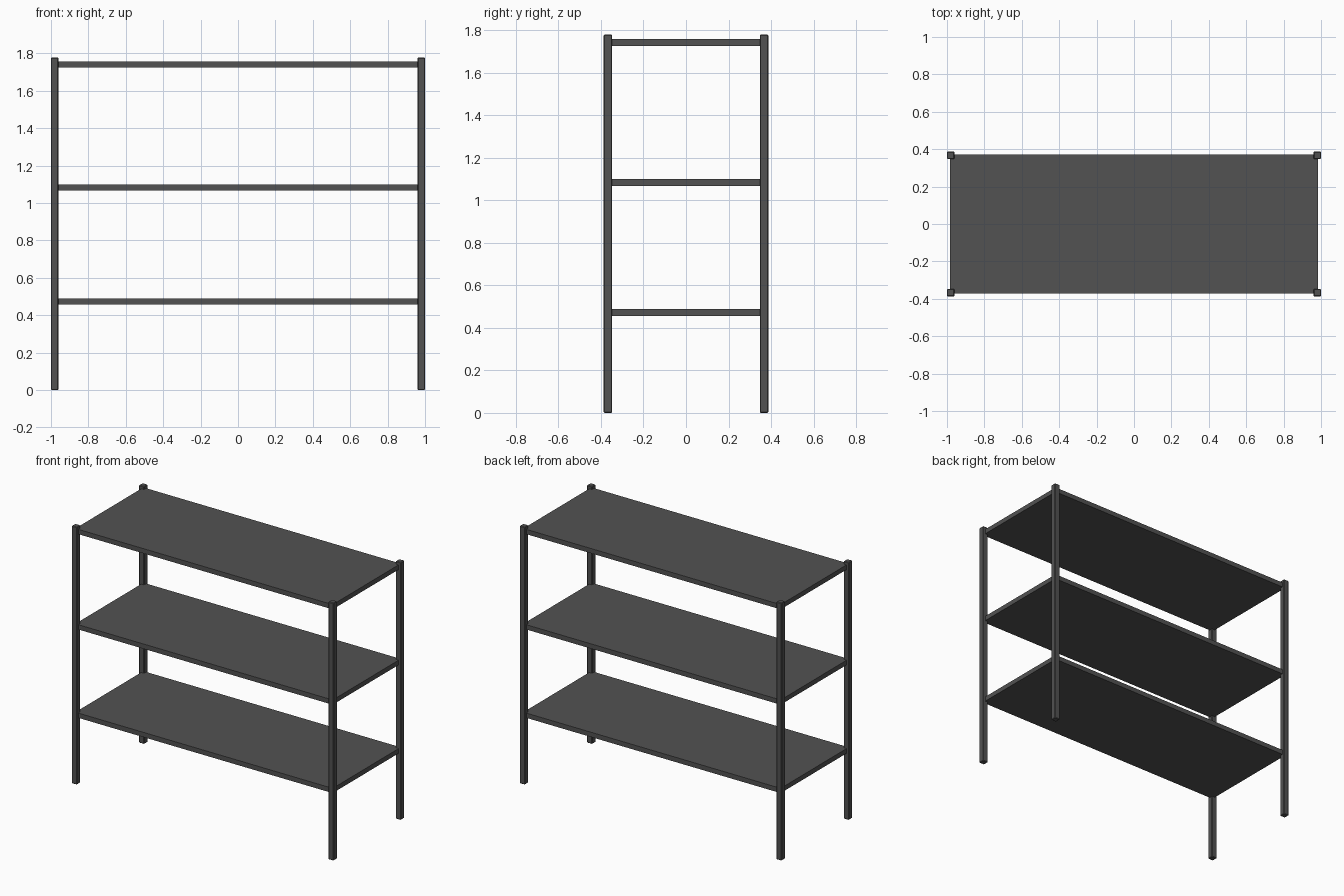
import bpy

if "Cube" in bpy.data.objects:
    bpy.data.objects.remove(bpy.data.objects["Cube"])

# One dark grey metal
grey = bpy.data.materials.new("dark grey metal")
grey.diffuse_color = (0.085, 0.085, 0.085, 1)
grey.use_nodes = True
grey.node_tree.nodes["Principled BSDF"].inputs["Base Color"].default_value = grey.diffuse_color


def box(name, centre, size, bevel=0):
    bpy.ops.mesh.primitive_cube_add(size=1, location=centre)
    ob = bpy.context.object
    ob.name = name
    ob.scale = size
    bpy.ops.object.transform_apply(location=False, rotation=False, scale=True)
    ob.data.materials.append(grey)
    if bevel:
        mod = ob.modifiers.new("edge bevel", 'BEVEL')
        mod.width = bevel
        mod.segments = 1
    return ob


W, D, H, P = 1.0, 0.387, 1.778, 0.04   # half width, half depth, height, post size

# Four corner posts
for sx, side in ((-1, "left"), (1, "right")):
    for sy, end in ((-1, "front"), (1, "back")):
        box(f"{end}_{side}_post", (sx * (W - P / 2), sy * (D - P / 2), H / 2),
            (P, P, H), 0.004)

# Three shelves, their corners running into the posts
for name, z in (("bottom", 0.473), ("middle", 1.083), ("top", 1.741)):
    box(f"{name}_shelf", (0, 0, z), (1.965, 0.742, 0.033))
